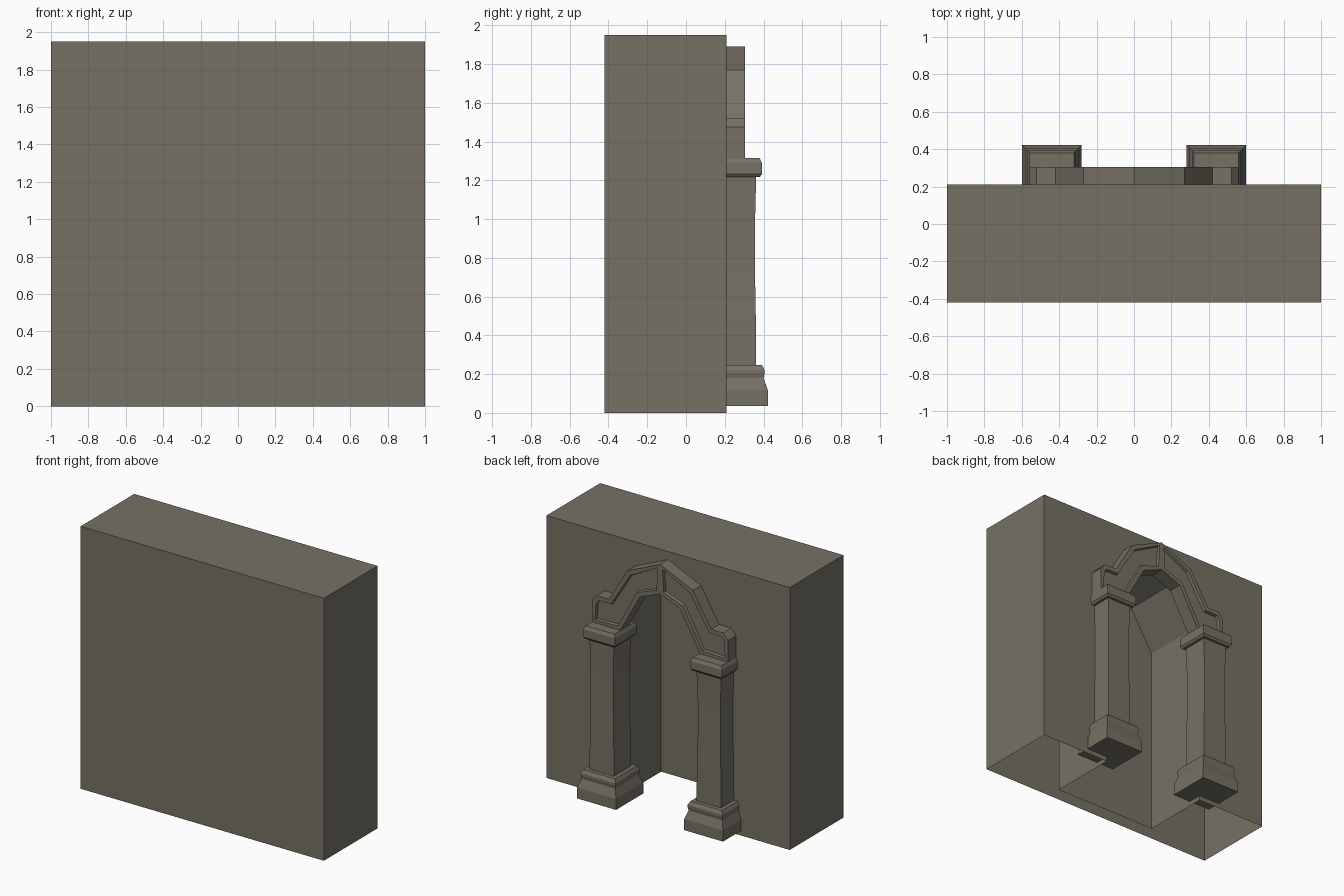
import bpy, bmesh

cube = bpy.data.objects.get("Cube")
if cube:
    bpy.data.objects.remove(cube, do_unlink=True)

stone = bpy.data.materials.new("weathered_stone")
stone.use_nodes = True
STONE = (0.18, 0.165, 0.13, 1)
stone.diffuse_color = STONE
bsdf = next(n for n in stone.node_tree.nodes if n.type == "BSDF_PRINCIPLED")
bsdf.inputs["Base Color"].default_value = STONE
bsdf.inputs["Roughness"].default_value = 0.9


def finish(name, bm, mirror=False):
    """Turn a bmesh into a named stone object, mirrored across x if asked."""
    bmesh.ops.recalc_face_normals(bm, faces=bm.faces)
    mesh = bpy.data.meshes.new(name)
    bm.to_mesh(mesh)
    bm.free()
    mesh.materials.append(stone)
    obj = bpy.data.objects.new(name, mesh)
    bpy.context.collection.objects.link(obj)
    if mirror:
        mod = obj.modifiers.new("Mirror", "MIRROR")
        mod.use_clip = True
    return obj


def row(bm, points, y):
    """Vertices for an (x, z) outline at depth y."""
    return [bm.verts.new((x, y, z)) for x, z in points]


def strip(bm, a, b, closed=False):
    """Quads joining two matching rows of vertices."""
    n = len(a)
    for i in range(n if closed else n - 1):
        j = (i + 1) % n
        bm.faces.new((a[i], a[j], b[j], b[i]))


def square_loft(name, profile, cx=0.44, cy=0.262):
    """Square column part from (z, half width) steps, capped and mirrored."""
    bm = bmesh.new()
    rings = [[bm.verts.new((cx + sx * h, cy + sy * h, z))
              for sx, sy in ((-1, -1), (1, -1), (1, 1), (-1, 1))]
             for z, h in profile]
    for a, b in zip(rings, rings[1:]):
        strip(bm, a, b, closed=True)
    bm.faces.new(rings[0])
    bm.faces.new(rings[-1])
    return finish(name, bm, mirror=True)


# Wall block, open underneath, with an arched niche in its rear
FRONT, REAR, NICHE, TOP = -0.42, 0.21, -0.315, 1.95
half = [(0.425, 0), (0.425, 1.42), (0.24, 1.72)]
arch = half + [(0, 1.81)] + [(-x, z) for x, z in reversed(half)]
block = [(-1, 0), (-1, TOP), (1, TOP), (1, 0)]
bm = bmesh.new()
outer_front, outer_rear = row(bm, block, FRONT), row(bm, block, REAR)
niche_rear, niche_deep = row(bm, arch, REAR), row(bm, arch, NICHE)
bm.faces.new(outer_front)
bm.faces.new(outer_rear + niche_rear)
bm.faces.new(niche_deep)
strip(bm, outer_front, outer_rear)
strip(bm, niche_rear, niche_deep)
finish("wall_with_niche", bm)

# Columns: moulded base, slightly waisted shaft, chamfered capital
square_loft("column_bases", [(0.036, 0.16), (0.118, 0.16), (0.18, 0.138),
                             (0.205, 0.143), (0.222, 0.143), (0.247, 0.13)])
square_loft("column_shafts", [(0.24, 0.1), (0.5, 0.098), (0.72, 0.094),
                              (0.98, 0.094), (1.22, 0.1)])
square_loft("column_capitals", [(1.216, 0.118), (1.232, 0.13),
                                (1.29, 0.13), (1.314, 0.118)])

# Arch band: half outline with a sunken panel, mirrored at the crown
band = [(0, 1.89), (0.27, 1.77), (0.42, 1.52), (0.52, 1.52), (0.56, 1.475),
        (0.56, 1.31), (0.33, 1.31), (0.165, 1.605), (0, 1.67)]
bm = bmesh.new()
inner, face_row = row(bm, band, 0.2), row(bm, band, 0.305)
bm.faces.new(inner)
panel = bm.faces.new(face_row)
strip(bm, inner, face_row)
bmesh.ops.recalc_face_normals(bm, faces=bm.faces)
bmesh.ops.inset_individual(bm, faces=[panel], thickness=0.036)
bmesh.ops.inset_individual(bm, faces=[panel], thickness=0.006, depth=-0.02)
crown = [f for f in bm.faces if all(v.co.x < 0.001 for v in f.verts)]
bmesh.ops.delete(bm, geom=crown, context="FACES_ONLY")
finish("arch_band", bm, mirror=True)
